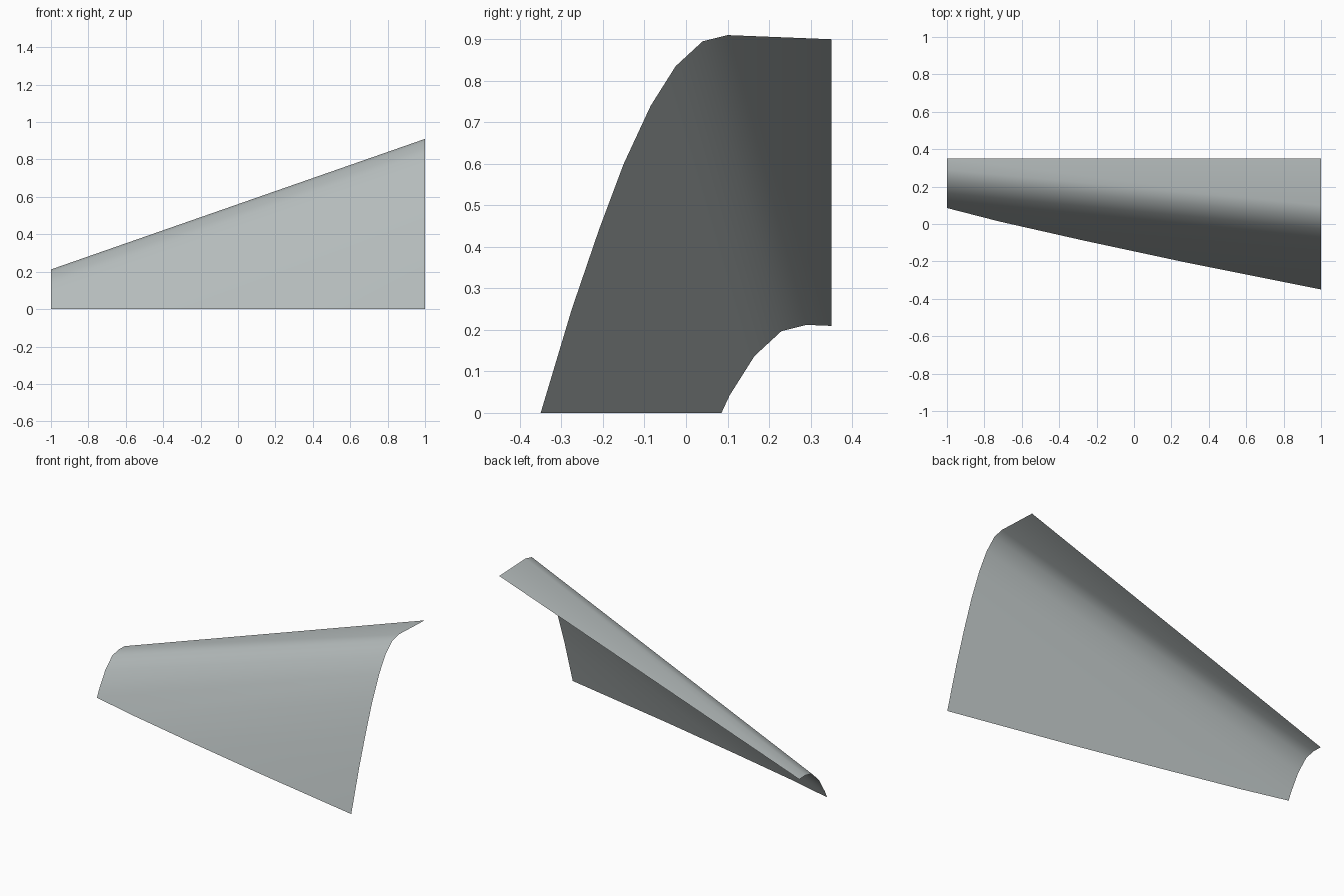
import bpy
import bmesh
import math
from mathutils import Vector

cube = bpy.data.objects.get("Cube")
if cube:
    bpy.data.objects.remove(cube, do_unlink=True)

# Plain grey finish
grey = bpy.data.materials.new("pale_grey")
grey.use_nodes = True
colour = (0.46, 0.50, 0.50, 1)
grey.diffuse_color = colour
grey.node_tree.nodes["Principled BSDF"].inputs["Base Color"].default_value = colour

# Tall end outline (y, z): sloping face, rounded crest, flat ledge
profile = [(-0.35, 0), (-0.275, 0.25), (-0.21, 0.44), (-0.15, 0.6), (-0.085, 0.74),
           (-0.025, 0.835), (0.04, 0.895), (0.1, 0.91), (0.35, 0.90)]
slide = Vector((-2, 0.19, -0.698))

# Sweep the outline along the sloping crest
bm = bmesh.new()
tall_end = [bm.verts.new((1, y, z)) for y, z in profile]
low_end = [bm.verts.new(v.co + slide) for v in tall_end]
for i in range(len(profile) - 1):
    bm.faces.new((tall_end[i], tall_end[i + 1], low_end[i + 1], low_end[i]))

# Trim flush with the ground and with the back edge
for point, normal in (((0, 0, 0), (0, 0, -1)), ((0, 0.35, 0), (0, 1, 0))):
    bmesh.ops.bisect_plane(bm, geom=bm.verts[:] + bm.edges[:] + bm.faces[:], dist=1e-5,
                           plane_co=point, plane_no=normal, clear_outer=True)

# Face the sheet outwards, up and to the front
bm.normal_update()
if sum(f.normal.z * f.calc_area() for f in bm.faces) < 0:
    bmesh.ops.reverse_faces(bm, faces=bm.faces[:])

mesh = bpy.data.meshes.new("curved_panel")
bm.to_mesh(mesh)
bm.free()
mesh.materials.append(grey)
panel = bpy.data.objects.new("curved_panel", mesh)
bpy.context.collection.objects.link(panel)

bpy.context.view_layer.objects.active = panel
panel.select_set(True)
bpy.ops.object.shade_smooth_by_angle(angle=math.radians(50))
